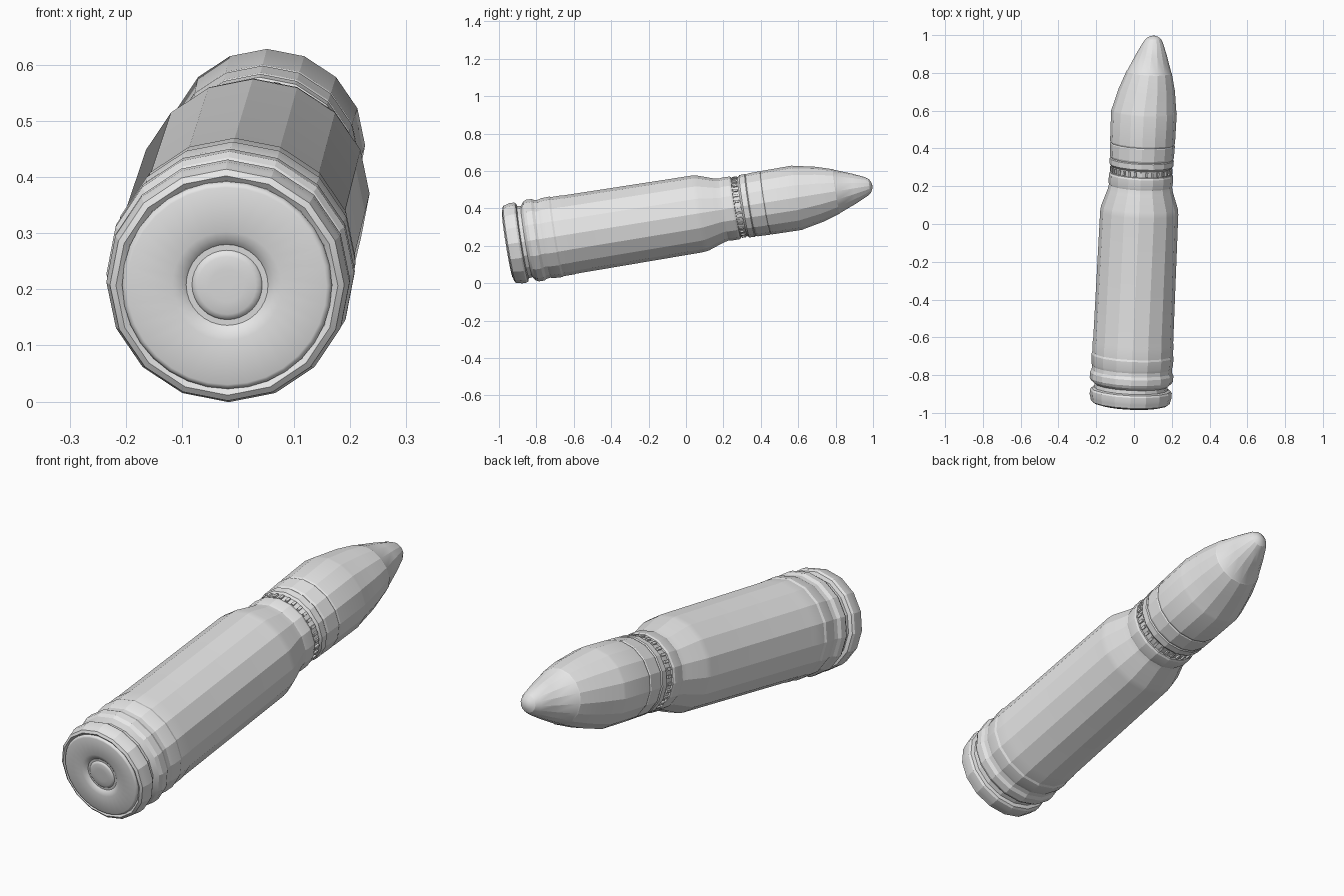
import bpy, bmesh
from math import pi, cos, sin, radians
from mathutils import Vector, Matrix

cube = bpy.data.objects.get("Cube")
if cube:
    bpy.data.objects.remove(cube, do_unlink=True)

# One plain grey for everything
grey = bpy.data.materials.new("plain_grey")
grey.use_nodes = True
grey.diffuse_color = (0.8, 0.8, 0.8, 1)
grey.node_tree.nodes["Principled BSDF"].inputs["Base Color"].default_value = (0.8, 0.8, 0.8, 1)

# Tilted long axis: local y runs from the base to the tip
BASE = Vector((-0.02, -0.955, 0.206))
along = Vector((0.047, 1, 0.162)).normalized()
right = along.cross(Vector((0, 0, 1))).normalized()
up = right.cross(along)
FRAME = Matrix.Translation(BASE) @ Matrix((right, along, up)).transposed().to_4x4()


def finish(name, bm, angle):
    bmesh.ops.recalc_face_normals(bm, faces=bm.faces)
    bmesh.ops.transform(bm, matrix=FRAME, verts=bm.verts)
    mesh = bpy.data.meshes.new(name)
    bm.to_mesh(mesh)
    bm.free()
    mesh.materials.append(grey)
    obj = bpy.data.objects.new(name, mesh)
    bpy.context.collection.objects.link(obj)
    bpy.ops.object.select_all(action="DESELECT")
    obj.select_set(True)
    bpy.context.view_layer.objects.active = obj
    bpy.ops.object.shade_smooth_by_angle(angle=radians(angle))
    return obj


def turned(name, profile, sides, angle, lean=0.0):
    """Ring of sides for each (distance, radius); lean shifts later rings sideways."""
    bm = bmesh.new()
    rings = []
    for s, r in profile:
        shift = lean * max(0, s - 1.58)
        rings.append([bm.verts.new((r * cos(2 * pi * i / sides) + shift, s,
                                    r * sin(2 * pi * i / sides))) for i in range(sides)])
    for a, b in zip(rings, rings[1:]):
        for i in range(sides):
            j = (i + 1) % sides
            bm.faces.new((a[i], a[j], b[j], b[i]))
    bm.faces.new(rings[0])
    bm.faces.new(rings[-1])
    return finish(name, bm, angle)


# Casing: rim, extraction groove, bead, body, shoulder and neck
turned("casing", [
    (0.012, 0.188), (0.005, 0.198), (0.012, 0.209), (0.03, 0.213), (0.045, 0.217),
    (0.07, 0.217), (0.08, 0.211), (0.085, 0.195), (0.105, 0.193), (0.12, 0.213),
    (0.135, 0.221), (0.165, 0.221), (0.18, 0.213), (0.2, 0.211), (0.215, 0.216),
    (0.262, 0.218), (0.272, 0.214), (0.33, 0.214), (0.34, 0.212),
    (1.03, 0.207), (1.06, 0.203), (1.15, 0.172), (1.175, 0.167), (1.185, 0.17),
    (1.23, 0.17), (1.24, 0.166), (1.242, 0.155)], 16, 19)

# Bullet: crimp groove, bands and tapering nose
turned("bullet", [
    (1.2, 0.15), (1.24, 0.159), (1.275, 0.16), (1.285, 0.169), (1.315, 0.17),
    (1.32, 0.166), (1.33, 0.17), (1.395, 0.172), (1.4, 0.169), (1.408, 0.172),
    (1.57, 0.174), (1.58, 0.171), (1.69, 0.149), (1.785, 0.12), (1.79, 0.116),
    (1.88, 0.081), (1.945, 0.052), (1.966, 0.038), (1.976, 0.022), (1.98, 0.008)],
    16, 19, lean=0.085)

# Base plate with a dished well around the primer
turned("base_plate", [
    (0.03, 0.187), (0.008, 0.187), (0.002, 0.183), (0.0, 0.178), (0.0, 0.098),
    (0.004, 0.085), (0.01, 0.075), (0.014, 0.071), (0.022, 0.069), (0.022, 0.05)], 32, 35)

# Primer cap
turned("primer", [
    (0.03, 0.064), (0.014, 0.064), (0.008, 0.06), (0.005, 0.052),
    (0.004, 0.03), (0.004, 0.01)], 32, 45)

# Small crimp marks in the groove between the neck and the bullet
bm = bmesh.new()
for i in range(32):
    a = 2 * pi * i / 32
    place = Matrix.Rotation(-a, 4, "Y") @ Matrix.Translation((0.158, 1.258, 0))
    bmesh.ops.create_cube(bm, size=1, matrix=place @ Matrix.Diagonal((0.014, 0.024, 0.012, 1)))
finish("crimp_marks", bm, 30)
